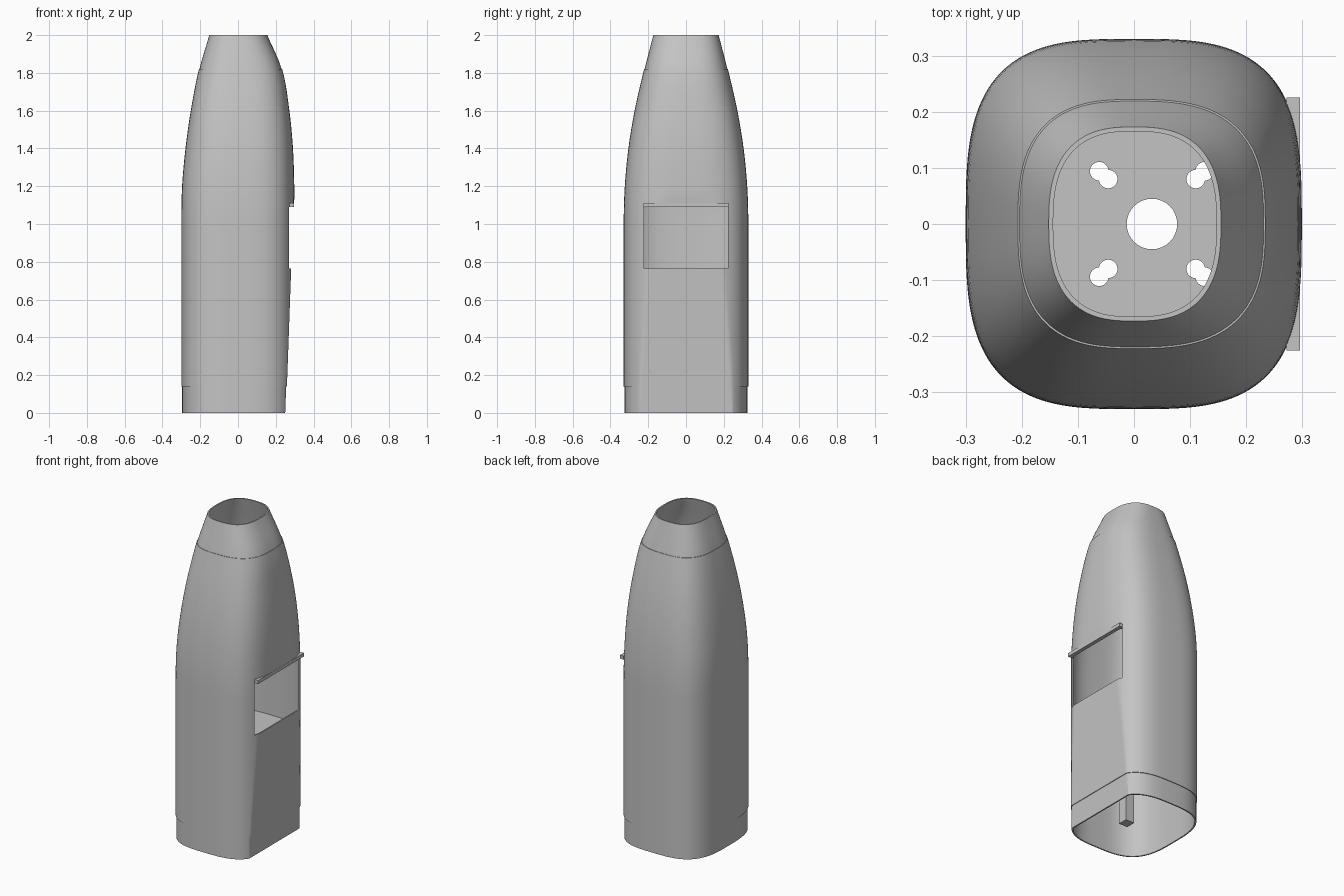
import bpy, bmesh, math
from mathutils import Matrix

if "Cube" in bpy.data.objects:
    bpy.data.objects.remove(bpy.data.objects["Cube"], do_unlink=True)

grey = bpy.data.materials.new("plain grey")
grey.use_nodes = True
COLOUR = (0.55, 0.55, 0.55, 1)
grey.diffuse_color = COLOUR
grey.node_tree.nodes["Principled BSDF"].inputs["Base Color"].default_value = COLOUR

SEGMENTS = 128
WALL = 0.008

# Height, left reach, right reach, half depth, squareness of the section
PROFILE = [(0, .30, .30, .33, 3.2), (1.0, .30, .30, .33, 3.2), (1.2, .296, .298, .324, 3.15),
           (1.4, .278, .291, .305, 3.05), (1.6, .25, .272, .272, 2.95),
           (1.82, .207, .234, .222, 2.8), (2.0, .155, .158, .176, 2.65)]


def section(z):
    """Smoothly interpolated section settings at a height."""
    last = len(PROFILE) - 1
    i = max(k for k in range(last) if PROFILE[k][0] <= z)
    a, b = PROFILE[i], PROFILE[i + 1]
    span = b[0] - a[0]
    t = (z - a[0]) / span

    def slope(k, c):
        if k == 0:
            return 0
        lo, hi = PROFILE[k - 1], PROFILE[min(k + 1, last)]
        return (hi[c] - lo[c]) / (hi[0] - lo[0]) if k > 1 else 0

    return [(2*t**3 - 3*t**2 + 1) * a[c] + (t**3 - 2*t**2 + t) * span * slope(i, c)
            + (3*t**2 - 2*t**3) * b[c] + (t**3 - t**2) * span * slope(i + 1, c)
            for c in range(1, 5)]


def ring(bm, z, inset=0.0):
    """One rounded-square ring, flattened on the sloping access side."""
    left, right, depth, power = section(z)
    flat = 0.254 + 0.036 * z if z < 1.12 else 1
    verts = []
    for k in range(SEGMENTS):
        a = math.tau * k / SEGMENTS
        c, s = math.cos(a), math.sin(a)
        x = math.copysign(abs(c) ** (2 / power), c) * ((right if c > 0 else left) - inset)
        y = math.copysign(abs(s) ** (2 / power), s) * (depth - inset)
        verts.append(bm.verts.new((min(x, flat - inset), y, z)))
    return verts


def finish(name, bm):
    bmesh.ops.recalc_face_normals(bm, faces=bm.faces)
    mesh = bpy.data.meshes.new(name)
    bm.to_mesh(mesh)
    bm.free()
    mesh.materials.append(grey)
    obj = bpy.data.objects.new(name, mesh)
    bpy.context.collection.objects.link(obj)
    return obj


def loft(name, rings, closed):
    """Bridge successive rings; closed joins the last ring to the first."""
    bm = bmesh.new()
    loops = [ring(bm, z, inset) for z, inset in rings]
    pairs = list(zip(loops, loops[1:]))
    if closed:
        pairs.append((loops[-1], loops[0]))
    else:
        bm.faces.new(loops[0])
        bm.faces.new(loops[-1])
    for a, b in pairs:
        for k in range(SEGMENTS):
            n = (k + 1) % SEGMENTS
            bm.faces.new((a[k], a[n], b[n], b[k]))
    return finish(name, bm)


def shell(name, z0, z1, steps, inset=0.0):
    heights = [z0 + (z1 - z0) * k / steps for k in range(steps + 1)]
    outer = [(z, inset) for z in heights]
    inner = [(z, inset + WALL) for z in reversed(heights)]
    return loft(name, outer + inner, True)


def box(name, x, y, z):
    bm = bmesh.new()
    bmesh.ops.create_cube(bm, size=1)
    for v in bm.verts:
        for axis, (lo, hi) in enumerate((x, y, z)):
            v.co[axis] = hi if v.co[axis] > 0 else lo
    return finish(name, bm)


def cylinder(name, x, y, z, radius):
    bm = bmesh.new()
    bmesh.ops.create_cone(bm, cap_ends=True, segments=32, radius1=radius, radius2=radius,
                          depth=0.1, matrix=Matrix.Translation((x, y, z)))
    return finish(name, bm)


def cut(obj, cutter):
    """Subtract a helper solid and discard it."""
    mod = obj.modifiers.new("cut", 'BOOLEAN')
    mod.operation = 'DIFFERENCE'
    mod.solver = 'EXACT'
    mod.object = cutter
    bpy.context.view_layer.update()
    graph = bpy.context.evaluated_depsgraph_get()
    mesh = bpy.data.meshes.new_from_object(obj.evaluated_get(graph))
    obj.modifiers.clear()
    obj.data = mesh
    bpy.data.objects.remove(cutter, do_unlink=True)


# Outer housing: recessed base band, main body and top collar
base_band = shell("base_band", 0, 0.14, 3, 0.004)
body = shell("body", 0.14, 1.82, 42)
top_collar = shell("top_collar", 1.82, 2.0, 8, 0.003)

# Access window and the flat strip above it
cut(body, box("window_cutter", (0.1, 0.5), (-0.222, 0.222), (0.765, 1.09)))
window_lintel = box("window_lintel", (0.272, 0.296), (-0.225, 0.225), (1.09, 1.112))

# Internal mounting plate with a central hole and four double holes
PLATE_Z = 0.61
mount_plate = loft("mounting_plate", [(PLATE_Z - 0.012, 0.007), (PLATE_Z, 0.007)], False)
cut(mount_plate, cylinder("centre_cutter", 0.032, 0, PLATE_Z, 0.045))
for sx in (-1, 1):
    for sy in (-1, 1):
        for dx, dy in ((0.094, 0.094), (0.078, 0.080)):
            cut(mount_plate, cylinder("hole_cutter", 0.032 + sx * dx, sy * dy, PLATE_Z, 0.0165))

# Small support post beneath the plate
box("support_post", (-0.16, -0.10), (-0.25, -0.19), (0.16, PLATE_Z - 0.012))

# Smooth curved shells while keeping rims and panel edges crisp
for obj in bpy.context.view_layer.objects:
    obj.select_set(obj in (base_band, body, top_collar))
bpy.context.view_layer.objects.active = body
bpy.ops.object.shade_smooth_by_angle(angle=math.radians(30))
